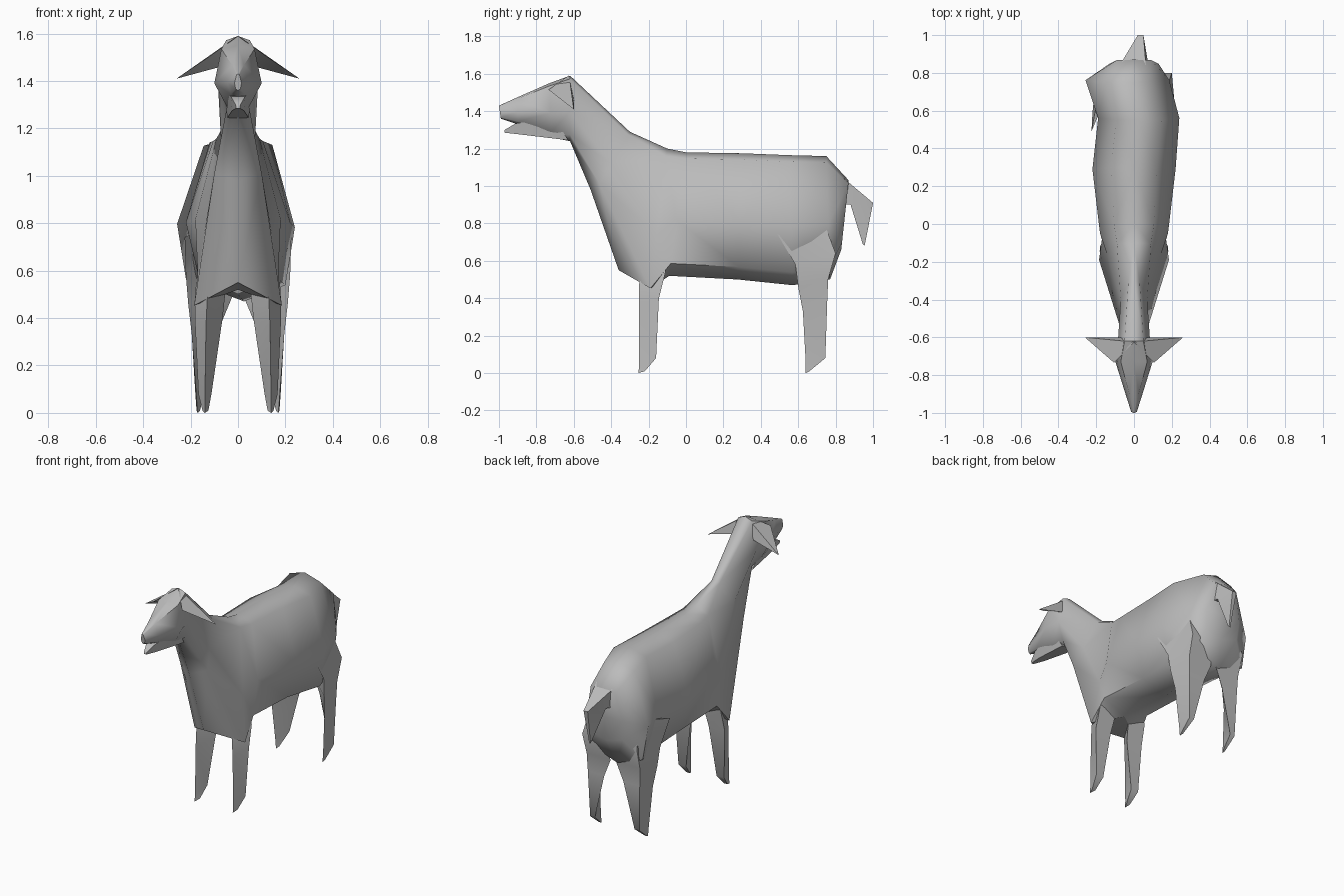
import bpy, bmesh, math

wool = bpy.data.materials.new("light grey")
wool.diffuse_color = (0.5, 0.5, 0.5, 1)


def loft(name, rings, angle=60):
    """Skin a list of equal-length point rings and cap both ends."""
    bm = bmesh.new()
    loops = [[bm.verts.new(p) for p in ring] for ring in rings]
    n = len(loops[0])
    for a, b in zip(loops, loops[1:]):
        for i in range(n):
            j = (i + 1) % n
            bm.faces.new((a[i], a[j], b[j], b[i]))
    bm.faces.new(loops[0])
    bm.faces.new(loops[-1])
    bmesh.ops.remove_doubles(bm, verts=bm.verts, dist=0.001)
    bmesh.ops.triangulate(bm, faces=bm.faces)
    bmesh.ops.recalc_face_normals(bm, faces=bm.faces)
    mesh = bpy.data.meshes.new(name)
    bm.to_mesh(mesh)
    bm.free()
    mesh.materials.append(wool)
    obj = bpy.data.objects.new(name, mesh)
    bpy.context.collection.objects.link(obj)
    bpy.ops.object.select_all(action='DESELECT')
    obj.select_set(True)
    bpy.context.view_layer.objects.active = obj
    bpy.ops.object.shade_smooth_by_angle(angle=math.radians(angle))
    return obj


def section(yt, zt, yb, zb, w1, w2, w3, cx=0, dy=0, dz=0):
    """Eight-sided slanted section: top and bottom points, three half widths.
    dy and dz move only the bottom middle point, to make a keel."""
    half = [(w, yt + (yb - yt) * f, zt + (zb - zt) * f)
            for w, f in ((w1, 0.05), (w2, 0.55), (w3, 0.9))]
    right = [(cx + w, y, z) for w, y, z in half]
    left = [(cx - w, y, z) for w, y, z in reversed(half)]
    return [(cx, yt, zt)] + right + [(cx, yb + dy, zb + dz)] + left


# Head, neck, chest and body in one skin, from nose to rump
loft("body", [section(*s) for s in (
    (-1.00, 1.43, -0.99, 1.36, .006, .015, .01),
    (-0.90, 1.475, -0.90, 1.33, .025, .045, .03),
    (-0.73, 1.55, -0.72, 1.26, .07, .10, .045),
    (-0.62, 1.59, -0.62, 1.24, .05, .085, .05),
    (-0.30, 1.29, -0.48, 0.98, .03, .07, .10, 0, -.03, 0),
    (-0.10, 1.20, -0.20, 0.37, .09, .145, .185, 0, -.16, .18),
    (0.00, 1.18, -0.09, 0.52, .105, .18, .17),
    (0.30, 1.175, 0.28, 0.50, .12, .22, .165),
    (0.55, 1.165, 0.57, 0.47, .12, .215, .175, .025),
    (0.75, 1.16, 0.77, 0.50, .11, .222, .185, -.035),
    (0.87, 1.03, 0.83, 0.66, .09, .13, .12, .0),
)])

# Lower jaw, leaving an open mouth in front
loft("jaw", [
    [(-.01, -.97, 1.30), (.01, -.97, 1.30), (.008, -.97, 1.285), (-.008, -.97, 1.285)],
    [(-.03, -.91, 1.335), (.03, -.91, 1.335), (.025, -.88, 1.275), (-.025, -.88, 1.275)],
    [(-.06, -.70, 1.36), (.06, -.70, 1.36), (.045, -.63, 1.245), (-.045, -.63, 1.245)],
])

# Wide tail flowing out of the rump
loft("tail", [
    [(-.13, .75, 1.12), (.07, .75, 1.12), (.08, .80, .90), (-.08, .80, .90)],
    [(.02, 1.0, .91), (.05, 1.0, .91), (.07, .88, .90), (-.03, .88, .90)],
    [(.03, .955, .68), (.04, .955, .68), (.04, .945, .69), (.03, .945, .69)],
])


def leg_ring(s, xf, x0, x1, y0, y1, zf, zb):
    """Triangular leg section: one front point and a back edge x0 to x1."""
    return [(s * xf, y0, zf), (s * x1, y1, zb), (s * x0, y1, zb)]


FRONT = ((.11, .06, .14, -.20, -.11, .65, .65),
         (.13, .05, .178, -.25, -.11, .48, .54),
         (.135, .065, .182, -.25, -.145, .37, .40),
         (.14, .112, .167, -.25, -.16, .04, .08),
         (.14, .125, .15, -.255, -.22, .0, .01))
REAR = ((.225, .12, .18, .49, .74, .74, .80),
        (.22, .05, .20, .585, .80, .58, .64),
        (.21, .02, .195, .60, .76, .46, .50),
        (.195, .07, .19, .625, .755, .33, .38),
        (.175, .145, .18, .64, .745, .06, .08),
        (.17, .16, .175, .64, .66, .0, .01))

for s, side in ((1, "right"), (-1, "left")):
    # Legs
    loft("front_leg_" + side, [leg_ring(s, *r) for r in FRONT])
    loft("rear_leg_" + side, [leg_ring(s, *r) for r in REAR])
    # Drooping pointed ears
    tip = (s * .26, -.60, 1.41)
    loft("ear_" + side, [
        [(0, -.625, 1.592), (s * .105, -.735, 1.515), (s * .075, -.60, 1.46)],
        [tip, tip, tip],
    ])
